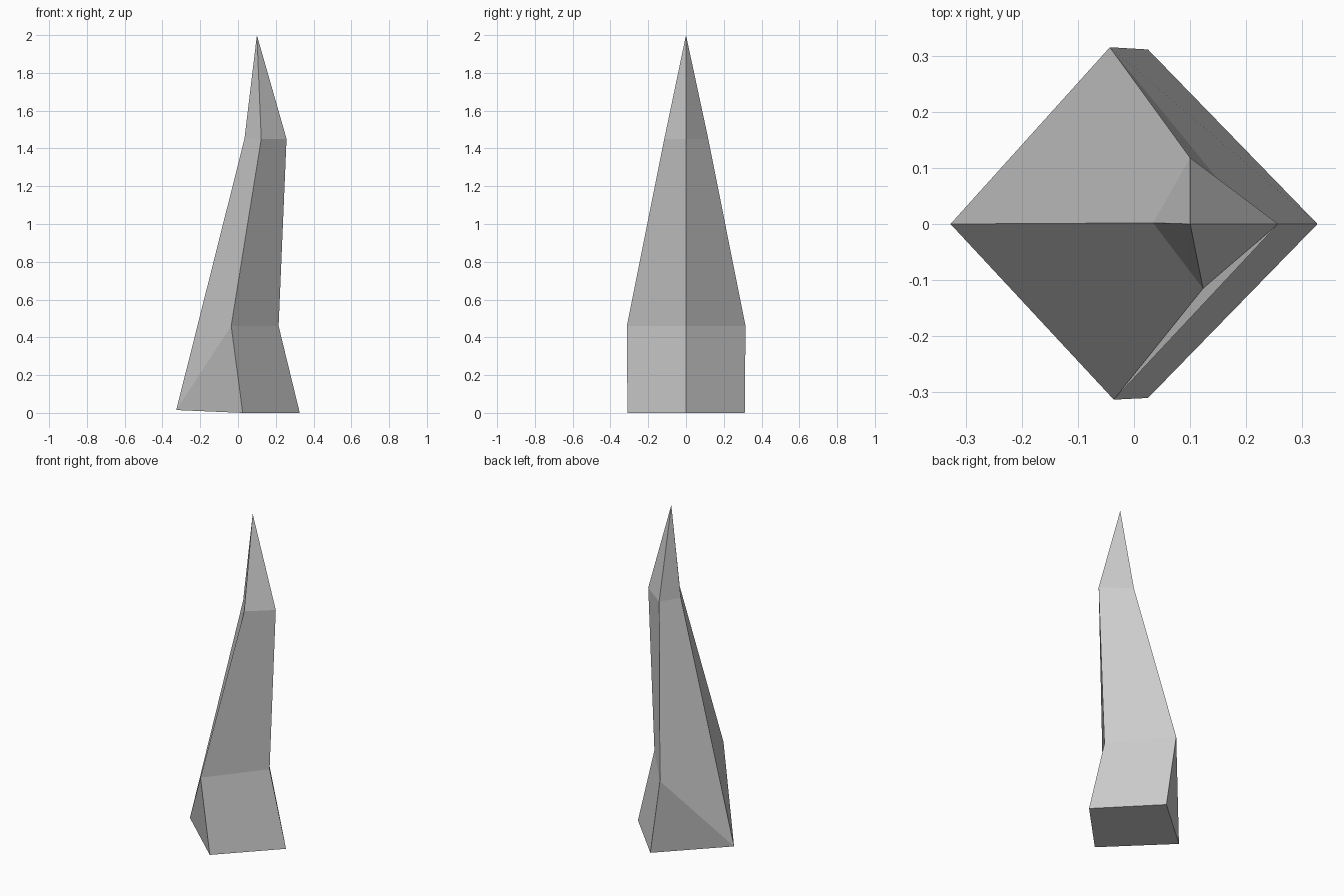
import bpy, bmesh

if "Cube" in bpy.data.objects:
    bpy.data.objects.remove(bpy.data.objects["Cube"])

# Four-sided rings, ordered left, front, right, back
base_ring = [(-0.327, 0, 0.015), (0.025, -0.31, 0), (0.327, 0, 0), (0.025, 0.311, 0)]
mid_ring = [None, (-0.036, -0.313, 0.46), (0.215, 0, 0.46), (-0.043, 0.315, 0.46)]
top_ring = [(0.034, 0.002, 1.45), (0.123, -0.115, 1.45), (0.257, 0, 1.45), (0.1, 0.118, 1.45)]
tip_point = (0.1, 0, 2.0)

bm = bmesh.new()
base = [bm.verts.new(p) for p in base_ring]
# The left ridge has no middle corner: it runs straight up from the base
mid = [bm.verts.new(p) if p else base[i] for i, p in enumerate(mid_ring)]
top = [bm.verts.new(p) for p in top_ring]
tip = bm.verts.new(tip_point)


def bridge(lower, upper):
    """Join two rings with side faces, dropping repeated corners."""
    for i in range(4):
        j = (i + 1) % 4
        loop = dict.fromkeys((lower[i], lower[j], upper[j], upper[i]))
        bm.faces.new(list(loop))


# Foot, tapering shaft, point and underside
bridge(base, mid)
bridge(mid, top)
bridge(top, [tip] * 4)
bm.faces.new(base[::-1])
bmesh.ops.recalc_face_normals(bm, faces=bm.faces)

mesh = bpy.data.meshes.new("spike")
bm.to_mesh(mesh)
bm.free()
spike = bpy.data.objects.new("spike", mesh)
bpy.context.collection.objects.link(spike)
